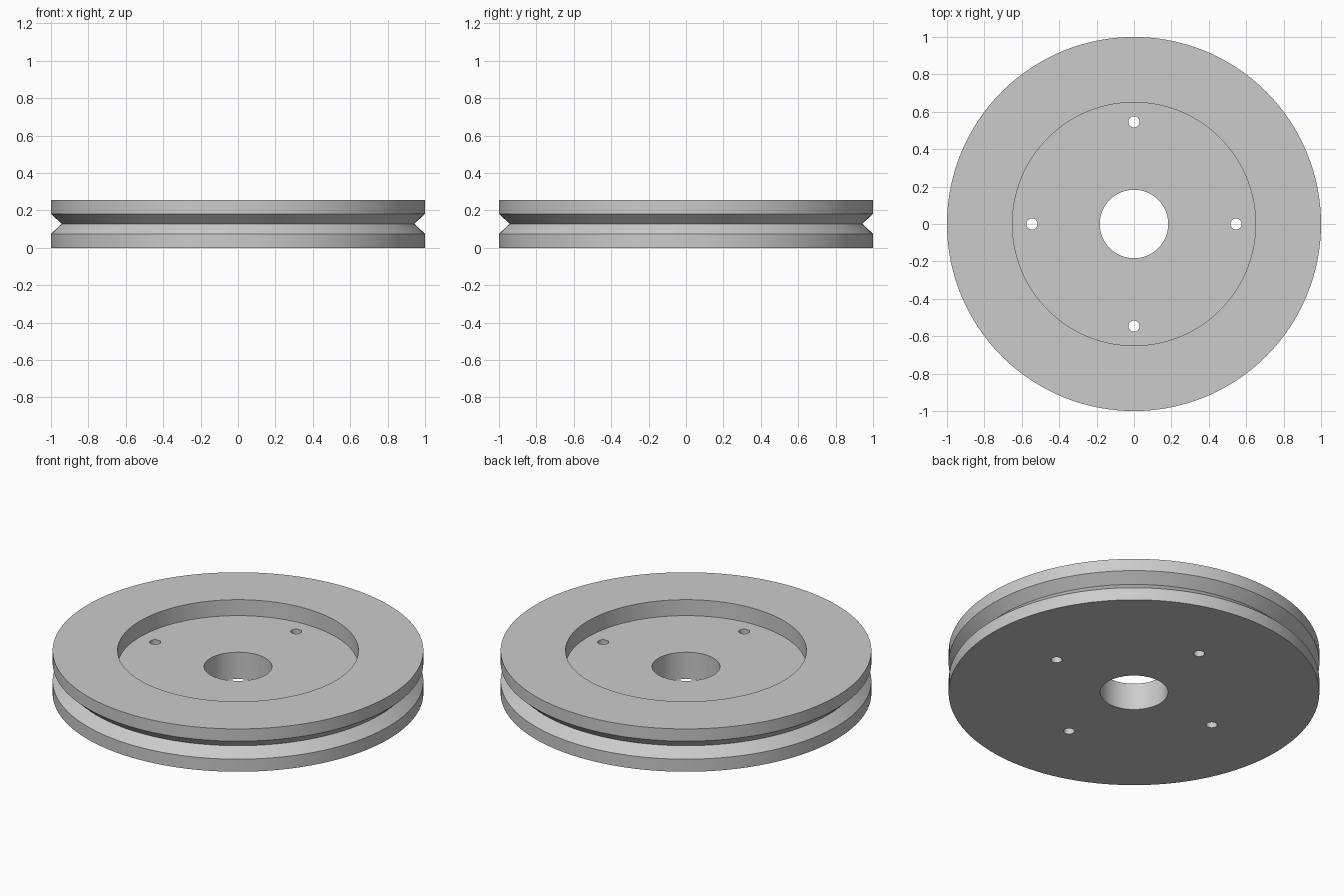
import bpy, bmesh, math
from mathutils import Matrix, Vector

cube = bpy.data.objects.get("Cube")
if cube:
    bpy.data.objects.remove(cube, do_unlink=True)

SEGMENTS = 128
HEIGHT = 0.255
FLOOR = 0.16            # height of the recessed web
BORE = 0.183
BOLT_CIRCLE, BOLT_RADIUS = 0.546, 0.03

grey = bpy.data.materials.new("grey metal")
grey.use_nodes = True
colour = (0.6, 0.6, 0.6, 1)
grey.diffuse_color = colour
grey.node_tree.nodes["Principled BSDF"].inputs["Base Color"].default_value = colour


def add_object(name, bm):
    bmesh.ops.recalc_face_normals(bm, faces=bm.faces)
    mesh = bpy.data.meshes.new(name)
    bm.to_mesh(mesh)
    bm.free()
    mesh.materials.append(grey)
    obj = bpy.data.objects.new(name, mesh)
    bpy.context.collection.objects.link(obj)
    return obj


# Pulley wheel: closed section (radius, height) turned about z
section = [
    (BORE, 0), (1, 0), (1, 0.075), (0.943, 0.1285), (1, 0.182),
    (1, HEIGHT), (0.65, HEIGHT), (0.65, FLOOR), (BORE, FLOOR),
]
bm = bmesh.new()
points = [bm.verts.new((r, 0, z)) for r, z in section]
edges = [bm.edges.new((a, b)) for a, b in zip(points, points[1:] + points[:1])]
bmesh.ops.spin(bm, geom=points + edges, cent=(0, 0, 0), axis=(0, 0, 1),
               angle=math.tau, steps=SEGMENTS, use_merge=True)
bmesh.ops.remove_doubles(bm, verts=bm.verts, dist=1e-5)
wheel = add_object("pulley_wheel", bm)

# Four bolt holes through the web
bm = bmesh.new()
for i in range(4):
    a = i * math.pi / 2
    place = Matrix.Translation(Vector((math.cos(a), math.sin(a), 0)) * BOLT_CIRCLE
                               + Vector((0, 0, FLOOR / 2)))
    bmesh.ops.create_cone(bm, cap_ends=True, segments=32, radius1=BOLT_RADIUS,
                          radius2=BOLT_RADIUS, depth=0.3, matrix=place)
cutter = add_object("bolt_hole_cutter", bm)
cutter.hide_render = True

cut = wheel.modifiers.new("bolt holes", 'BOOLEAN')
cut.operation = 'DIFFERENCE'
cut.solver = 'EXACT'
cut.object = cutter

bpy.ops.object.select_all(action='DESELECT')
wheel.select_set(True)
bpy.context.view_layer.objects.active = wheel
bpy.ops.object.modifier_apply(modifier=cut.name)
bpy.data.objects.remove(cutter, do_unlink=True)

# Smooth round walls, crisp rims
bpy.ops.object.shade_smooth_by_angle(angle=math.radians(30))
